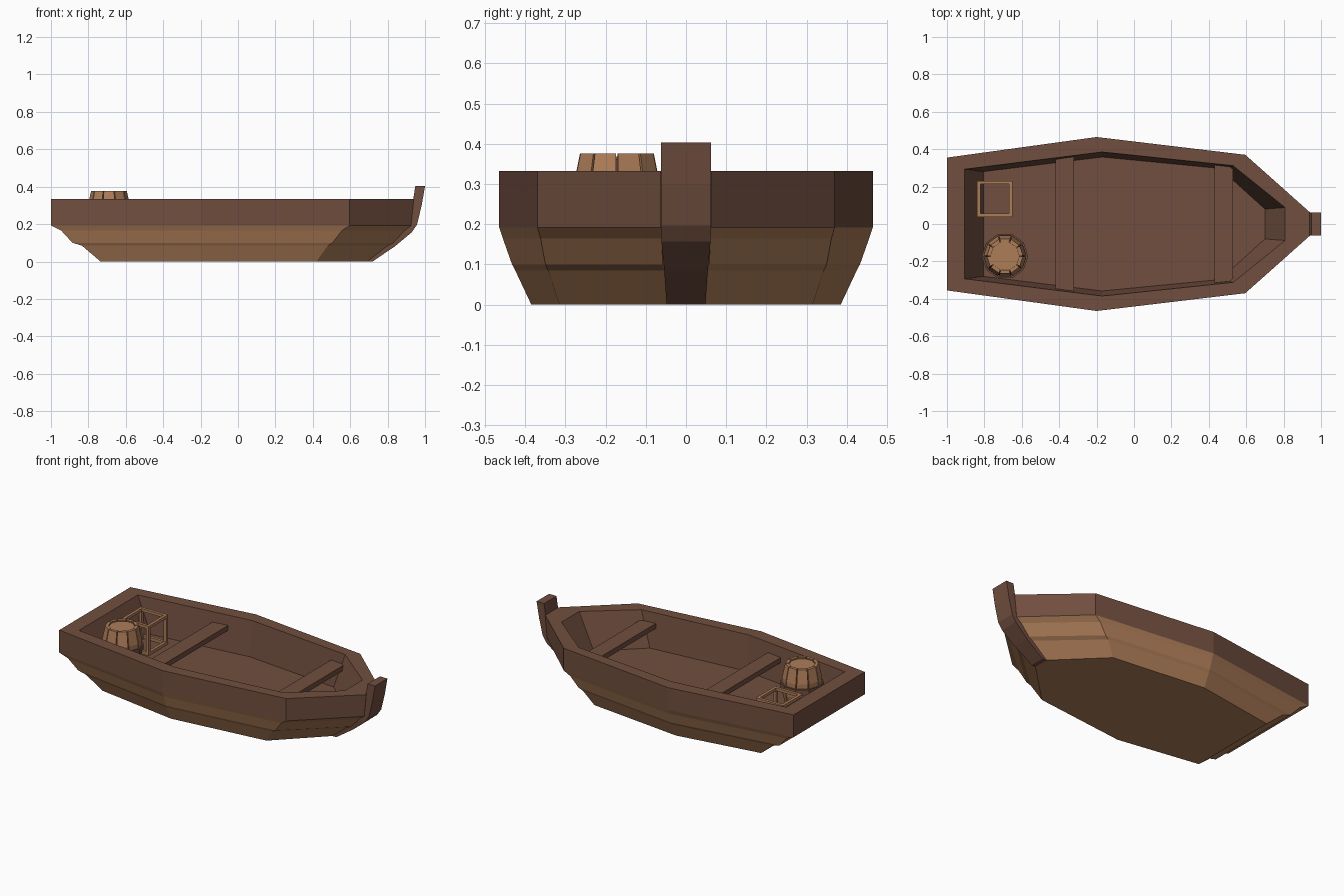
import bpy, bmesh, math
from mathutils import Vector

if "Cube" in bpy.data.objects:
    bpy.data.objects.remove(bpy.data.objects["Cube"])


def material(name, rgb):
    m = bpy.data.materials.new(name)
    m.diffuse_color = (*rgb, 1)
    m.use_nodes = True
    m.node_tree.nodes["Principled BSDF"].inputs["Base Color"].default_value = m.diffuse_color
    return m


BROWN = material("brown wood", (0.165, 0.077, 0.050))
TAN = material("tan wood", (0.42, 0.205, 0.098))


def finish(name, bm, *mats):
    bmesh.ops.recalc_face_normals(bm, faces=bm.faces)
    me = bpy.data.meshes.new(name)
    bm.to_mesh(me)
    bm.free()
    for m in mats:
        me.materials.append(m)
    ob = bpy.data.objects.new(name, me)
    bpy.context.collection.objects.link(ob)
    return ob


def loft(bm, rings, closed=False, mats=None):
    """Join equal rings of points with quads; cap the ends unless closed."""
    rows = [[bm.verts.new(p) for p in r] for r in rings]
    n = len(rows[0])
    pairs = list(zip(rows, rows[1:])) + ([(rows[-1], rows[0])] if closed else [])
    for k, (a, b) in enumerate(pairs):
        for i in range(n):
            j = (i + 1) % n
            f = bm.faces.new((a[i], a[j], b[j], b[i]))
            f.material_index = mats[k] if mats else 0
    if not closed:
        for row, k in ((rows[0], 0), (rows[-1], -1)):
            bm.faces.new(row).material_index = mats[k] if mats else 0


def add_box(bm, lo, hi):
    loft(bm, [[(lo[0], lo[1], z), (hi[0], lo[1], z), (hi[0], hi[1], z), (lo[0], hi[1], z)]
              for z in (lo[2], hi[2])])


# Hull: half outlines (stern, middle, shoulder, bow), outside going up then inside going down
levels = [
    (0.000, (-0.735, 0.30), (-0.20, 0.385), (0.42, 0.315), (0.69, 0.050)),
    (0.085, (-0.835, 0.325), (-0.20, 0.425), (0.48, 0.343), (0.80, 0.055)),
    (0.100, (-0.885, 0.33), (-0.20, 0.433), (0.505, 0.35), (0.83, 0.058)),
    (0.165, (-0.945, 0.345), (-0.20, 0.456), (0.555, 0.362), (0.89, 0.061)),
    (0.192, (-1.0, 0.355), (-0.20, 0.465), (0.595, 0.37), (0.925, 0.063)),
    (0.333, (-1.0, 0.355), (-0.20, 0.465), (0.595, 0.37), (0.94, 0.063)),
    (0.333, (-0.905, 0.293), (-0.17, 0.385), (0.53, 0.312), (0.808, 0.088)),
    (0.115, (-0.805, 0.28), (-0.17, 0.358), (0.46, 0.297), (0.70, 0.080)),
]
bm = bmesh.new()
loft(bm, [[(x, -y, z) for x, y in half] + [(x, y, z) for x, y in reversed(half)]
          for z, *half in levels], mats=[1, 1, 1, 1, 0, 0, 0])
# underside is tan, inner floor is brown
finish("hull", bm, BROWN, TAN)

# Stem post: (outer x, inner x, z, half width)
stem = [(0.72, 0.66, 0.0, 0.048), (0.84, 0.78, 0.082, 0.054), (0.93, 0.87, 0.157, 0.061),
        (0.957, 0.908, 0.197, 0.062), (0.982, 0.932, 0.30, 0.062), (1.0, 0.948, 0.403, 0.062)]
bm = bmesh.new()
loft(bm, [[(a, -w, z), (a, w, z), (b, w, z), (b, -w, z)] for a, b, z, w in stem])
finish("stem_post", bm, BROWN)

# Bench planks across the boat, ends angled to the sides
for name, x0, x1, y0, y1 in (("rear_bench", -0.42, -0.32, 0.345, 0.36),
                             ("front_bench", 0.43, 0.53, 0.315, 0.304)):
    bm = bmesh.new()
    loft(bm, [[(x0, -y0, z), (x1, -y1, z), (x1, y1, z), (x0, y0, z)] for z in (0.24, 0.272)])
    finish(name, bm, BROWN)

# Open crate frame: bars along every edge of a box
lo, hi, t = Vector((-0.84, 0.037, 0.115)), Vector((-0.65, 0.231, 0.30)), 0.018
bm = bmesh.new()
for axis in range(3):
    u, v = [a for a in range(3) if a != axis]
    for su in (0, 1):
        for sv in (0, 1):
            p, q = lo.copy(), hi.copy()
            for a, s in ((u, su), (v, sv)):
                p[a] = hi[a] - t if s else lo[a]
                q[a] = hi[a] if s else lo[a] + t
            if axis < 2:  # horizontal bars stop at the posts
                p[axis] += t
                q[axis] -= t
            add_box(bm, p, q)
finish("crate_frame", bm, TAN)

# Barrel with ten staves
CX, CY, N = -0.69, -0.172, 10
BULGE = [(0.115, 0.095), (0.20, 0.114), (0.29, 0.114), (0.376, 0.096)]


def polar(r, a, z):
    return (CX + r * math.cos(a), CY + r * math.sin(a), z)


def circle(r, z):
    return [polar(r, math.tau * i / N, z) for i in range(N)]


bm = bmesh.new()
for i in range(N):
    a0, a1 = math.tau * i / N + 0.025, math.tau * (i + 1) / N - 0.025
    loft(bm, [[polar(r, a0, z), polar(r, a1, z), polar(r - 0.02, a1, z), polar(r - 0.02, a0, z)]
              for z, r in BULGE])
finish("barrel_staves", bm, TAN)

# Dark core seen in the gaps, with a tan lid
bm = bmesh.new()
loft(bm, [circle(r - 0.009, z) for z, r in BULGE[:-1]] + [circle(0.087, 0.362)])
finish("barrel_core", bm, BROWN)
bm = bmesh.new()
loft(bm, [circle(0.076, 0.358), circle(0.076, 0.368)])
finish("barrel_lid", bm, TAN)

# Hoop around the widest part
bm = bmesh.new()
loft(bm, [circle(0.112, 0.225), circle(0.124, 0.225), circle(0.124, 0.262), circle(0.112, 0.262)],
     closed=True)
finish("barrel_hoop", bm, BROWN)
